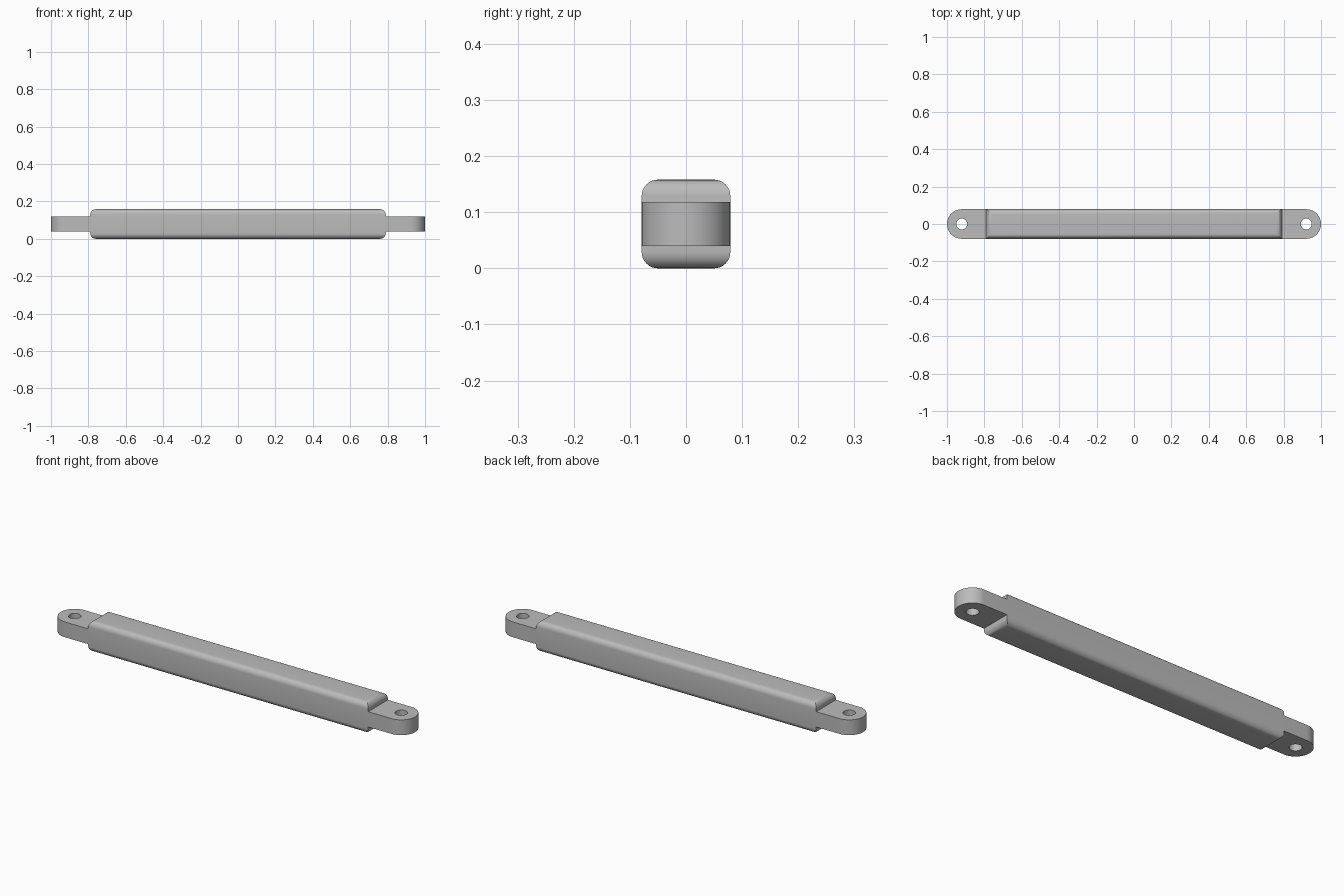
import bpy, bmesh, math
from mathutils import Vector

WIDTH = 0.158           # bar width and height
HALF = WIDTH / 2
BAR_END = 0.79          # half length of the bar
ROUND = 0.029           # rounding of the long and end edges
HOLE_X, HOLE_R = 1 - HALF, 0.029
LUG_LOW, LUG_HIGH = 0.04, 0.118

old = bpy.data.objects.get("Cube")
if old:
    bpy.data.objects.remove(old, do_unlink=True)

grey = bpy.data.materials.new("plain grey")
grey.use_nodes = True
colour = (0.5, 0.5, 0.5, 1)
grey.diffuse_color = colour
grey.node_tree.nodes["Principled BSDF"].inputs["Base Color"].default_value = colour


def finish(name, bm):
    bmesh.ops.recalc_face_normals(bm, faces=bm.faces)
    mesh = bpy.data.meshes.new(name)
    bm.to_mesh(mesh)
    bm.free()
    mesh.materials.append(grey)
    obj = bpy.data.objects.new(name, mesh)
    bpy.context.collection.objects.link(obj)
    bpy.ops.object.select_all(action="DESELECT")
    obj.select_set(True)
    bpy.context.view_layer.objects.active = obj
    bpy.ops.object.shade_smooth_by_angle(angle=math.radians(30))
    return obj


def add_loop(bm, points):
    verts = [bm.verts.new(p) for p in points]
    return [bm.edges.new((v, verts[i - 1])) for i, v in enumerate(verts)]


def arc(start, end, steps, radius):
    angles = [start + (end - start) * i / steps for i in range(steps + 1)]
    return [Vector((HOLE_X + radius * math.cos(a), radius * math.sin(a), LUG_LOW))
            for a in angles]


# Bar: rounded along the top and bottom edges, upright corners left sharp
bm = bmesh.new()
bmesh.ops.create_cube(bm, size=1)
for v in bm.verts:
    v.co = Vector((v.co.x * 2 * BAR_END, v.co.y * WIDTH, (v.co.z + 0.5) * WIDTH))
level = [e for e in bm.edges if abs(e.verts[0].co.z - e.verts[1].co.z) < 0.01]
bmesh.ops.bevel(bm, geom=level, offset=ROUND, offset_type="OFFSET",
                segments=8, profile=0.5, affect="EDGES")
finish("bar", bm)

# Lugs: round-ended tabs with a pin hole
for name, side in (("left_lug", 1), ("right_lug", -1)):
    bm = bmesh.new()
    outline = arc(-math.pi / 2, math.pi / 2, 32, HALF)
    outline += [Vector((BAR_END, HALF, LUG_LOW)), Vector((BAR_END, -HALF, LUG_LOW))]
    edges = add_loop(bm, outline)
    edges += add_loop(bm, arc(0, 2 * math.pi, 32, HOLE_R)[:-1])
    bmesh.ops.triangle_fill(bm, edges=edges, use_beauty=True)
    raised = bmesh.ops.extrude_face_region(bm, geom=bm.faces[:], use_keep_orig=True)
    for v in raised["geom"]:
        if isinstance(v, bmesh.types.BMVert):
            v.co.z = LUG_HIGH
    for v in bm.verts:
        v.co.x *= side
    finish(name, bm)
